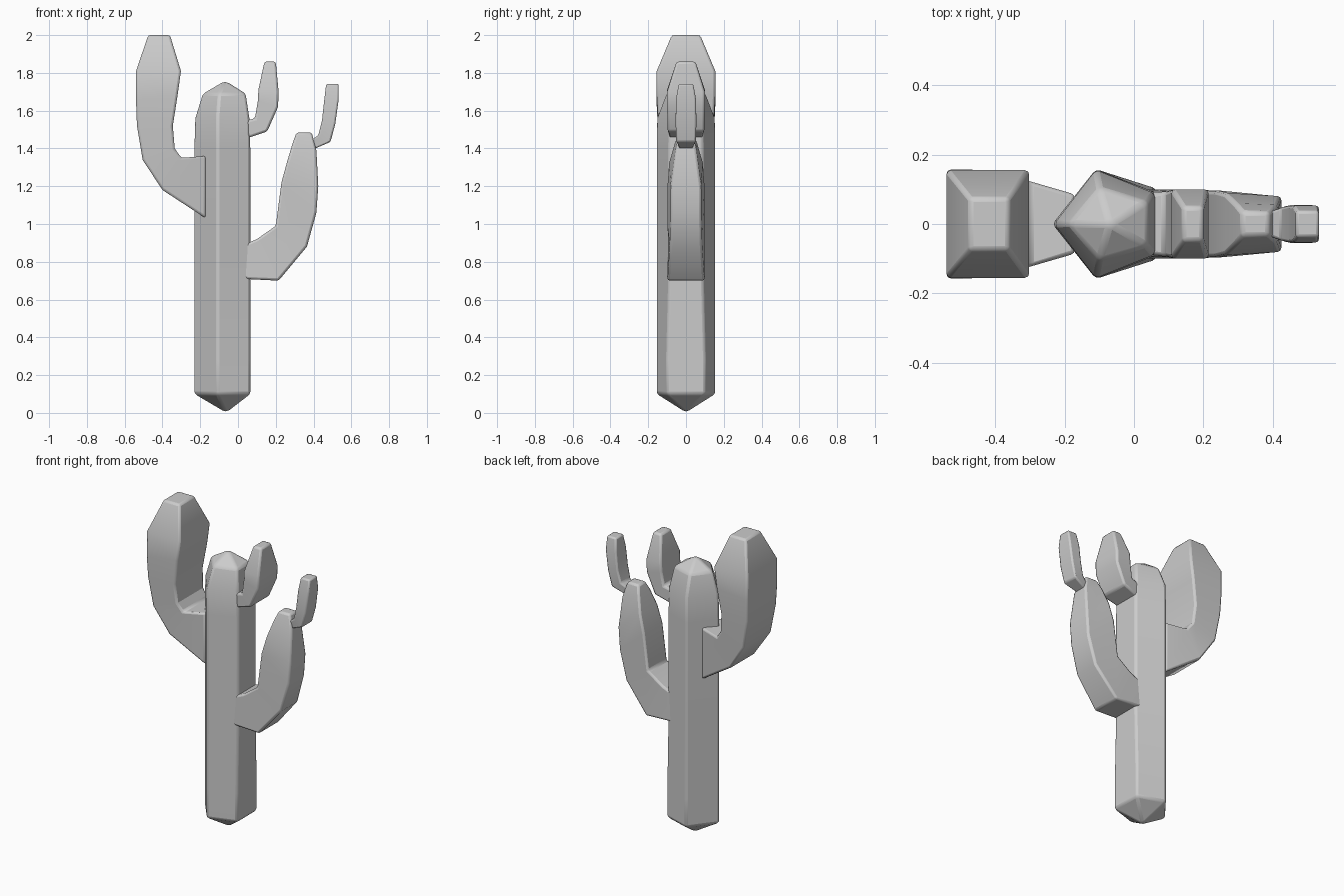
import bpy, bmesh
from math import radians


def loft(name, rings, start_tip=None, end_tip=None, bevel=0.012):
    """Skin a list of equal-length vertex rings, closed by tips or flat caps."""
    bm = bmesh.new()
    loops = [[bm.verts.new(p) for p in ring] for ring in rings]
    n = len(loops[0])
    for a, b in zip(loops, loops[1:]):
        for i in range(n):
            j = (i + 1) % n
            bm.faces.new((a[i], a[j], b[j], b[i]))
    for loop, tip in ((loops[0], start_tip), (loops[-1], end_tip)):
        if tip:
            t = bm.verts.new(tip)
            for i in range(n):
                bm.faces.new((loop[i], loop[(i + 1) % n], t))
        else:
            bm.faces.new(loop)
    bmesh.ops.recalc_face_normals(bm, faces=bm.faces)
    me = bpy.data.meshes.new(name)
    bm.to_mesh(me)
    bm.free()
    ob = bpy.data.objects.new(name, me)
    bpy.context.collection.objects.link(ob)
    mod = ob.modifiers.new("bevel", 'BEVEL')
    mod.width = bevel
    mod.segments = 2
    mod.limit_method = 'ANGLE'
    mod.angle_limit = radians(35)
    bpy.context.view_layer.objects.active = ob
    ob.select_set(True)
    bpy.ops.object.shade_smooth_by_angle(angle=radians(25))
    ob.select_set(False)
    return ob


def arm(name, stations, bevel=0.012):
    """Four-sided arm; station = outer x, z, inner x, z, outer and inner half depth."""
    rings = [[(ox, -ho, oz), (ox, ho, oz), (ix, hi, iz), (ix, -hi, iz)]
             for ox, oz, ix, iz, ho, hi in stations]
    return loft(name, rings, bevel=bevel)


# Five-sided trunk: z, left x, side x, side depth, right x, right half depth
trunk = [(0.10, -.235, -.11, .158, .065, .102),
         (0.28, -.235, -.11, .158, .065, .102),
         (0.72, -.235, -.11, .158, .065, .09),
         (1.40, -.235, -.11, .158, .065, .09),
         (1.56, -.23, -.11, .156, .06, .088),
         (1.69, -.19, -.10, .105, .04, .065)]
loft("trunk",
     [[(l, 0, z), (s, -d, z), (r, -w, z), (r, w, z), (s, d, z)]
      for z, l, s, d, r, w in trunk],
     (-.065, 0, 0), (-.07, 0, 1.76))

# Large left arm
arm("left_arm", [(-.17, 1.03, -.17, 1.36, .085, .085),
                 (-.40, 1.18, -.30, 1.35, .125, .125),
                 (-.505, 1.34, -.335, 1.40, .14, .135),
                 (-.535, 1.52, -.345, 1.52, .15, .145),
                 (-.54, 1.66, -.32, 1.68, .157, .155),
                 (-.54, 1.81, -.302, 1.81, .155, .155),
                 (-.475, 2.0, -.36, 2.0, .075, .075)])

# Lower right arm
arm("right_arm", [(.02, .71, .02, .885, .10, .095),
                  (.215, .70, .10, .92, .098, .095),
                  (.365, .88, .20, .99, .085, .098),
                  (.415, 1.06, .23, 1.22, .08, .098),
                  (.425, 1.20, .26, 1.33, .08, .09),
                  (.415, 1.39, .29, 1.43, .055, .06),
                  (.39, 1.485, .31, 1.485, .035, .035)])

# Small tip growing from the right arm
arm("right_arm_sprout", [(.375, 1.385, .375, 1.435, .03, .03),
                         (.49, 1.435, .425, 1.47, .052, .05),
                         (.515, 1.53, .445, 1.55, .055, .055),
                         (.533, 1.66, .457, 1.66, .053, .053),
                         (.533, 1.742, .467, 1.742, .038, .038)], .009)

# Short upper right arm
arm("upper_arm", [(.02, 1.445, .02, 1.54, .085, .085),
                  (.155, 1.49, .09, 1.56, .098, .095),
                  (.212, 1.62, .105, 1.65, .10, .10),
                  (.215, 1.70, .108, 1.71, .10, .10),
                  (.20, 1.86, .14, 1.86, .05, .05)])
